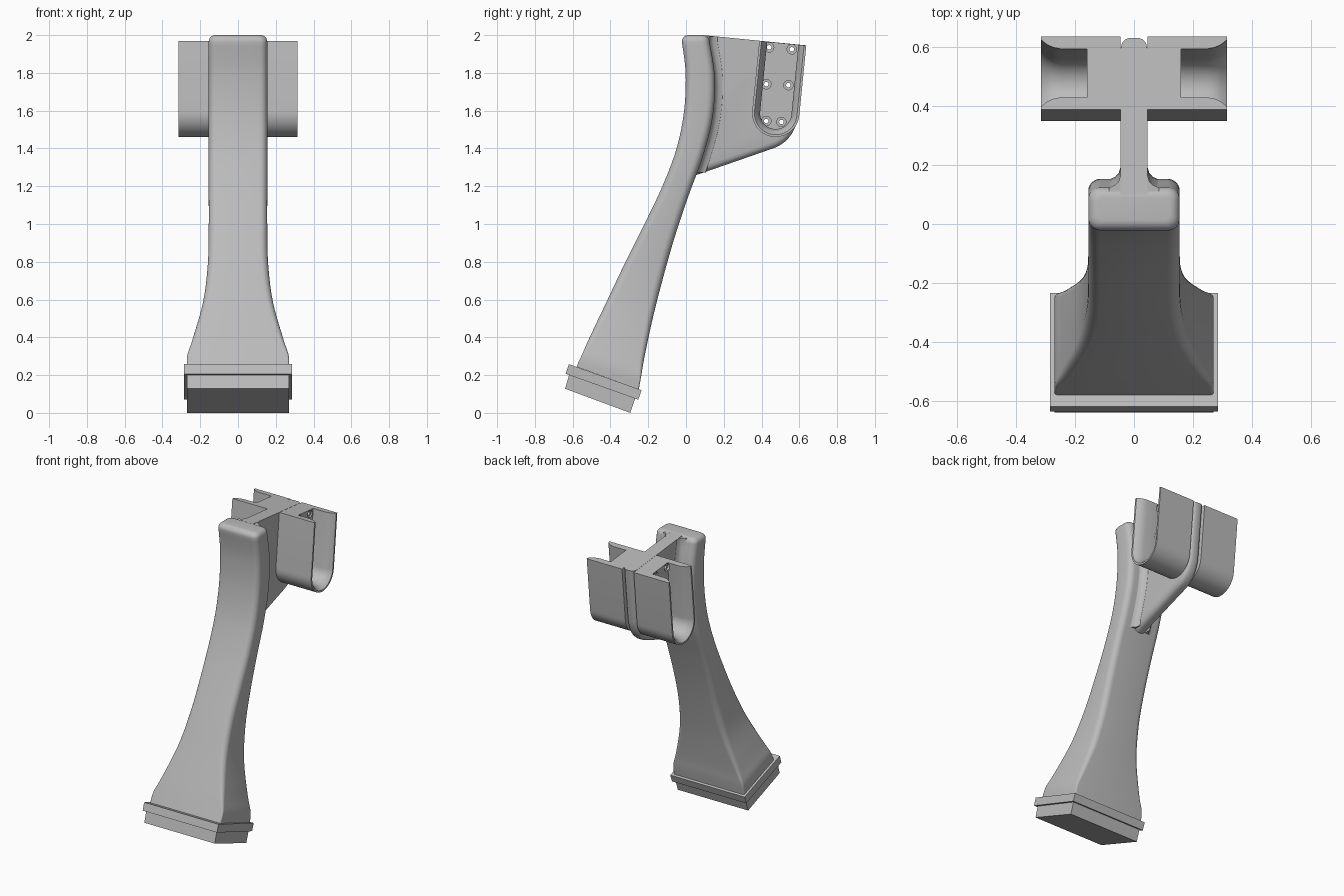
import bpy
import bmesh
import math
from mathutils import Vector

if "Cube" in bpy.data.objects:
    bpy.data.objects.remove(bpy.data.objects["Cube"])

GREY = (0.5, 0.5, 0.5, 1)
grey = bpy.data.materials.new("plain grey")
grey.use_nodes = True
grey.diffuse_color = GREY
grey.node_tree.nodes["Principled BSDF"].inputs["Base Color"].default_value = GREY


def loft(name, rings):
    """Skin closed rings of equal length and cap both ends."""
    bm = bmesh.new()
    loops = [[bm.verts.new(p) for p in ring] for ring in rings]
    n = len(loops[0])
    for a, b in zip(loops, loops[1:]):
        for i in range(n):
            j = (i + 1) % n
            bm.faces.new((a[i], a[j], b[j], b[i]))
    bm.faces.new(loops[0])
    bm.faces.new(loops[-1])
    bmesh.ops.recalc_face_normals(bm, faces=bm.faces)
    mesh = bpy.data.meshes.new(name)
    bm.to_mesh(mesh)
    bm.free()
    mesh.materials.append(grey)
    ob = bpy.data.objects.new(name, mesh)
    bpy.context.collection.objects.link(ob)
    return ob


def select(ob):
    bpy.ops.object.select_all(action='DESELECT')
    ob.select_set(True)
    bpy.context.view_layer.objects.active = ob


def smooth(ob, angle=32):
    select(ob)
    bpy.ops.object.shade_smooth_by_angle(angle=math.radians(angle))


def cut(ob, cutter):
    select(ob)
    mod = ob.modifiers.new("cut", 'BOOLEAN')
    mod.operation = 'DIFFERENCE'
    mod.solver = 'EXACT'
    mod.object = cutter
    bpy.ops.object.modifier_apply(modifier=mod.name)


def prism(name, outline, half):
    return loft(name, [[(x, y, z) for y, z in outline] for x in (-half, half)])


def spline(rows, steps):
    """Catmull-Rom through rows of numbers."""
    rows = [Vector(r) for r in rows]
    out = []
    for i in range(len(rows) - 1):
        p0, p1 = rows[max(i - 1, 0)], rows[i]
        p2, p3 = rows[i + 1], rows[min(i + 2, len(rows) - 1)]
        for s in range(steps):
            t = s / steps
            out.append(0.5 * (2 * p1 + (p2 - p0) * t + (2 * p0 - 5 * p1 + 4 * p2 - p3) * t * t
                              + (3 * p1 - p0 - 3 * p2 + p3) * t ** 3))
    return out + [rows[-1]]


# Leg: front y, z, back y, z, half width, corner radius
sections = spline([
    (-.58, .245, -.25, .125, .27, .008),
    (-.55, .31, -.237, .195, .268, .012),
    (-.51, .4, -.22, .295, .24, .025),
    (-.415, .6, -.175, .505, .185, .035),
    (-.32, .8, -.12, .72, .16, .04),
    (-.22, 1.0, -.06, .93, .155, .04),
    (-.125, 1.2, .01, 1.14, .155, .04),
    (-.05, 1.4, .09, 1.36, .155, .04),
    (-.01, 1.6, .142, 1.57, .155, .04),
    (-.002, 1.8, .152, 1.78, .155, .04),
    (-.022, 1.965, .125, 1.965, .155, .04)], 5)


def leg_ring(sec, inset=0, lift=0):
    fy, fz, by, bz, w, r = sec
    front, back = Vector((0, fy, fz + lift)), Vector((0, by, bz + lift))
    d = back - front
    length = d.length
    d.normalize()
    w, r = w - inset, max(r - inset * 0.6, 0.004)
    lo, hi = inset, length - inset
    ring = []
    for cx, ct, start in ((w - r, hi - r, 0), (r - w, hi - r, 90), (r - w, lo + r, 180), (w - r, lo + r, 270)):
        for k in range(7):
            a = math.radians(start + 15 * k)
            ring.append(front + d * (ct + r * math.sin(a)) + Vector((cx + r * math.cos(a), 0, 0)))
    return ring


EDGE = 0.035
top_rings = [leg_ring(sections[-1], EDGE * (1 - math.cos(a)), EDGE * math.sin(a))
             for a in (math.radians(15 * k) for k in range(1, 7))]
smooth(loft("leg", [leg_ring(s) for s in sections] + top_rings))

# Foot collar and plug
prism("foot_collar", [(-.62, .258), (-.235, .12), (-.253, .07), (-.637, .207)], .285)
prism("foot_plug", [(-.615, .215), (-.265, .088), (-.295, 0), (-.64, .128)], .27)

# Web: rounded lower and rear edge
P = [Vector(p) for p in ((.02, 1.247), (.46, 1.4), (.575, 1.44), (.595, 1.58), (.632, 1.946))]
path = [P[0]] + [P[1] * (1 - t) ** 2 + P[2] * 2 * t * (1 - t) + P[3] * t * t
                 for t in (k / 12 for k in range(13))] + [P[4]]


def web_ring(x, inset):
    pts = []
    for i, p in enumerate(path):
        d = (path[min(i + 1, len(path) - 1)] - path[max(i - 1, 0)]).normalized()
        pts.append(p + Vector((-d.y, d.x)) * inset)
    pts += [Vector((.1, 1.999)), Vector((.05, 1.96)), Vector((.06, 1.6)), Vector((.0, 1.32))]
    return [(x, p.x, p.y) for p in pts]


profile = [(.045, .034), (.041, .018), (.03, .005), (.015, 0)]
web = loft("web", [web_ring(-x, o) for x, o in profile] + [web_ring(x, o) for x, o in reversed(profile)])

# Fillets between web and leg
for side, label in ((1, "left"), (-1, "right")):
    rings = [[(side * x, s[2] + dy, s[3] + lift) for x, dy in
              ((.04, -.03), (.04, .045), (.046, .04), (.052, .02), (.064, .007), (.085, -.002), (.085, -.03))]
             for s, lift in [(s, 0) for s in sections if s[3] > 1.25] + [(sections[-1], .028)]]
    smooth(loft(label + "_fillet", rings))

# Cradles: leaning U blocks, hollowed from the outer side
TOP = Vector((.5125, 1.957))
ACROSS = Vector((.995, -.1))
DOWN = Vector((-.1, -.995))


def u_ring(x, offset, start=0):
    h, straight = .125 - offset, .373
    local = [(-h, start), (-h, straight)]
    local += [(-h * math.cos(a), straight + h * math.sin(a)) for a in (math.pi * k / 24 for k in range(1, 24))]
    local += [(h, straight), (h, start)]
    pts = [TOP + ACROSS * s + DOWN * l for s, l in local]
    return [(x, p.x, p.y) for p in pts]


def cylinder(name, y, z, radius, x0, x1):
    angles = [math.tau * k / 20 for k in range(20)]
    return loft(name, [[(x, y + radius * math.cos(a), z + radius * math.sin(a)) for a in angles] for x in (x0, x1)])


FLOOR = .16
cutters = []
for y, z in ((.44, 1.935), (.56, 1.925), (.425, 1.74), (.542, 1.735), (.425, 1.545), (.505, 1.54)):
    cutters.append(cylinder("screw_hole", y, z, .012, -.3, .3))
    for side in (1, -1):
        cutters.append(cylinder("counterbore", y, z, .025, side * (FLOOR - .01), side * (FLOOR + .01)))

cradles = []
for side, label in ((1, "left"), (-1, "right")):
    cradle = loft(label + "_cradle", [u_ring(side * x, 0) for x in (.045, .315)])
    cavity = loft("cavity", [u_ring(side * x, o, -.1) for x, o in
                             ((FLOOR, .042), (.25, .042), (.275, .037), (.295, .028), (.315, .012), (.33, .008))])
    cut(cradle, cavity)
    bpy.data.objects.remove(cavity)
    cradles.append(cradle)

# Drill the screw holes
for ob in cradles + [web]:
    for cutter in cutters:
        if ob != web or cutter.name.startswith("screw"):
            cut(ob, cutter)
    smooth(ob)
for cutter in cutters:
    bpy.data.objects.remove(cutter)
